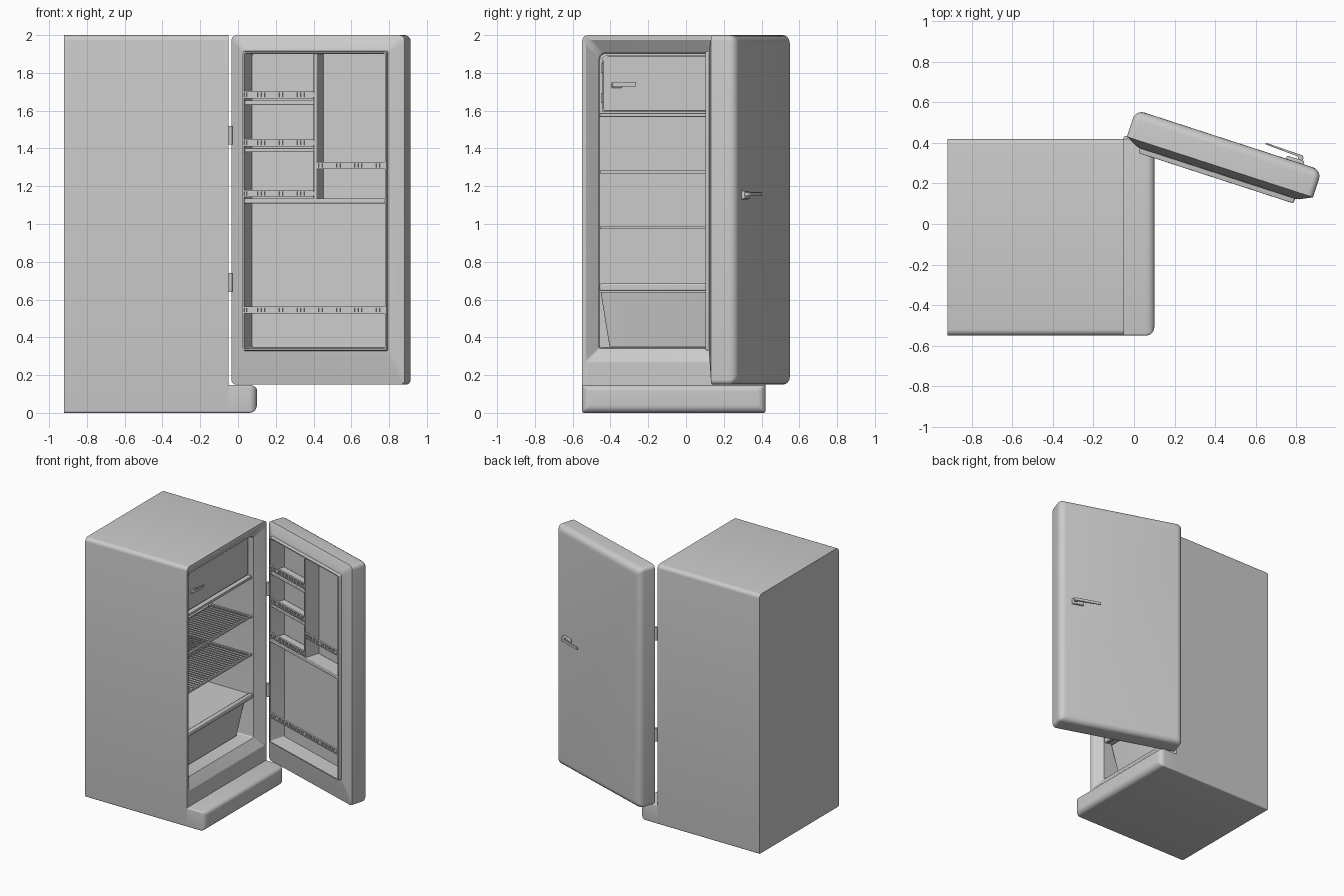
import bpy, bmesh
from math import sin, cos, pi, radians
from mathutils import Matrix, Vector

if "Cube" in bpy.data.objects:
    bpy.data.objects.remove(bpy.data.objects["Cube"])

# Local frames: x = across, y = depth (interior opening faces -y), z = up
CAB = Matrix.Rotation(pi / 2, 4, 'Z')
DOOR = Matrix.Translation((-0.035, 0.43, 0)) @ Matrix.Rotation(radians(-18), 4, 'Z')
UP = Matrix(((0, 0, 1), (1, 0, 0), (0, 1, 0))).to_4x4()


def finish(name, bm, frame, bevel=0):
    bmesh.ops.recalc_face_normals(bm, faces=bm.faces)
    bm.transform(frame)
    me = bpy.data.meshes.new(name)
    bm.to_mesh(me)
    bm.free()
    ob = bpy.data.objects.new(name, me)
    bpy.context.collection.objects.link(ob)
    if bevel:
        m = ob.modifiers.new("bevel", 'BEVEL')
        m.width, m.segments = bevel, 2
    return ob


def rounded(u0, u1, v0, v1, rb, rt, n=5):
    """Rounded rectangle with separate bottom and top corner radii."""
    pts = []
    for k, (su, sv) in enumerate(((1, 0), (1, 1), (0, 1), (0, 0))):
        r = rt if sv else rb
        cu = u1 - r if su else u0 + r
        cv = v1 - r if sv else v0 + r
        for i in range(n + 1):
            a = (k - 1) * pi / 2 + i / n * pi / 2
            pts.append((cu + r * cos(a), cv + r * sin(a)))
    return pts


def loft(name, rings, frame):
    """Skin rounded rectangles (u0,u1,v0,v1,rb,rt,depth), capping both ends."""
    bm = bmesh.new()
    loops = [[bm.verts.new((u, r[6], v)) for u, v in rounded(*r[:6])] for r in rings]
    n = len(loops[0])
    for a, b in zip(loops, loops[1:]):
        for i in range(n):
            j = (i + 1) % n
            bm.faces.new((a[i], a[j], b[j], b[i]))
    bm.faces.new(loops[0])
    bm.faces.new(loops[-1])
    return finish(name, bm, frame)


def boxes(name, items, frame, bevel=0):
    """One object from boxes given as (u0,u1, d0,d1, z0,z1)."""
    bm = bmesh.new()
    for u0, u1, d0, d1, z0, z1 in items:
        c = Vector((u0 + u1, d0 + d1, z0 + z1)) / 2
        bmesh.ops.create_cube(bm, size=1, matrix=Matrix.Translation(c)
                              @ Matrix.Diagonal((u1 - u0, d1 - d0, z1 - z0, 1)))
    return finish(name, bm, frame, bevel)


def lever(name, frame, u, d, z, s, out, size=1):
    """Latch handle: base plate plus an L-shaped lever pointing along s."""
    def q(a, b):
        return u + s * a * size, d + out * b * size
    (a0, b0), (a1, b1) = q(0, -0.004), q(0.09, 0.016)
    boxes(name + "_base", [(min(a0, a1), max(a0, a1), min(b0, b1), max(b0, b1),
                            z - 0.024 * size, z + 0.02 * size)], frame, 0.005)
    bm = bmesh.new()
    prof = [(0.01, 0.01), (0.035, 0.01), (0.035, 0.028), (0.21, 0.036), (0.21, 0.044),
            (0.02, 0.04), (0.01, 0.032)]
    f = bm.faces.new([bm.verts.new((*q(a, b), z - 0.008)) for a, b in prof])
    ext = bmesh.ops.extrude_face_region(bm, geom=[f])['geom']
    bmesh.ops.translate(bm, vec=(0, 0, 0.022),
                        verts=[g for g in ext if isinstance(g, bmesh.types.BMVert)])
    finish(name + "_lever", bm, frame, 0.002)


# Cabinet shell with sloped front frame and cavity
loft("cabinet", [
    (-0.55, 0.42, 0, 2, 0.01, 0.03, 0.92),
    (-0.55, 0.42, 0, 2, 0.01, 0.03, 0.05),
    (-0.53, 0.40, 0.27, 1.975, 0.01, 0.03, 0.05),
    (-0.46, 0.33, 0.34, 1.905, 0.01, 0.03, 0.10),
    (-0.455, 0.325, 0.345, 1.90, 0.01, 0.03, 0.82)], CAB)

# Projecting plinth with rounded front
R = 0.04
plinth = [(-0.55, 0.42, 0, 0.148, 0.01, 0.01, 0.055)]
for i in range(6):
    a = i / 5 * pi / 2
    k = R * (1 - cos(a))
    plinth.append((-0.55 + k, 0.42 - k, k, 0.148 - k * 0.7, 0.01, 0.01, -0.10 + R - R * sin(a)))
loft("plinth", plinth, CAB)

# Door: rounded outside, sloped inner frame, raised liner rim and recess
R, W, T = 0.045, 0.965, 0.14
door = []
for i in range(6):
    a = i / 5 * pi / 2
    k = R * (1 - sin(a))
    door.append((k, W - k, 0.15 + k, 2 - k, 0.025, 0.03, T - R + R * cos(a)))
door += [(0, W, 0.15, 2, 0.025, 0.03, 0),
         (0.06, 0.905, 0.30, 1.94, 0.02, 0.02, -0.03),
         (0.078, 0.884, 0.328, 1.917, 0.01, 0.01, -0.034),
         (0.082, 0.881, 0.332, 1.913, 0.01, 0.01, -0.058),
         (0.09, 0.873, 0.34, 1.905, 0.008, 0.008, -0.058),
         (0.095, 0.868, 0.345, 1.90, 0.008, 0.008, 0.065)]
loft("door", door, DOOR)

# Door compartments
boxes("door_dividers", [
    (0.475, 0.493, -0.055, 0.066, 1.13, 1.903),
    (0.09, 0.873, -0.057, 0.066, 1.108, 1.136),
    (0.09, 0.477, -0.055, 0.066, 1.63, 1.655),
    (0.09, 0.477, -0.055, 0.066, 1.38, 1.403)], DOOR, 0.004)

# Ribbed retaining strips in front of each door shelf
for i, (u0, u1, z) in enumerate(((0.09, 0.477, 1.667), (0.09, 0.477, 1.413),
                                 (0.09, 0.477, 1.145), (0.49, 0.873, 1.292),
                                 (0.09, 0.873, 0.528))):
    n = round((u1 - u0) / 0.02)
    strip = [(u0, u1, -0.053, -0.047, z, z + 0.034),
             (u0, u1, -0.059, -0.045, z - 0.002, z + 0.006),
             (u0, u1, -0.059, -0.045, z + 0.028, z + 0.036)]
    strip += [(u0 + (k + 0.3) * 0.02, u0 + (k + 0.7) * 0.02, -0.057, -0.047, z, z + 0.034)
              for k in range(n)]
    boxes(f"door_strip_{i + 1}", strip, DOOR)

# Wire shelves: frame plus depthwise wires
for i, z in enumerate((1.275, 0.98)):
    wires = [(-0.456, 0.326, d, d + 0.012, z - 0.007, z + 0.007) for d in (0.11, 0.45, 0.80)]
    wires += [(u, u + 0.012, 0.11, 0.81, z - 0.006, z + 0.006) for u in (-0.456, 0.314)]
    wires += [(-0.43 + k * 0.03, -0.423 + k * 0.03, 0.115, 0.805, z, z + 0.007) for k in range(25)]
    boxes(f"wire_shelf_{i + 1}", wires, CAB)

# Solid lower shelf with thick front trim
boxes("lower_shelf", [(-0.457, 0.327, 0.12, 0.815, 0.655, 0.672)], CAB)
boxes("lower_shelf_trim", [(-0.457, 0.327, 0.10, 0.13, 0.645, 0.685)], CAB, 0.008)

# Tapered open crisper drawer
loft("crisper_drawer", [
    (-0.405, 0.275, -0.74, -0.20, 0.01, 0.01, 0.352),
    (-0.452, 0.322, -0.78, -0.16, 0.01, 0.01, 0.64),
    (-0.444, 0.314, -0.772, -0.168, 0.01, 0.01, 0.64),
    (-0.397, 0.267, -0.732, -0.208, 0.01, 0.01, 0.36)], UP)

# Freezer compartment floor, door, hinge and latch
boxes("freezer_floor", [(-0.457, 0.327, 0.11, 0.815, 1.567, 1.587)], CAB, 0.003)
loft("freezer_door", [
    (-0.445, 0.315, 1.595, 1.893, 0.01, 0.03, 0.16),
    (-0.445, 0.315, 1.595, 1.893, 0.01, 0.03, 0.136),
    (-0.438, 0.308, 1.602, 1.886, 0.01, 0.03, 0.13)], CAB)
boxes("freezer_hinges", [(-0.45, -0.44, 0.12, 0.14, z, z + 0.05) for z in (1.64, 1.80)], CAB)
lever("freezer_handle", CAB, -0.395, 0.13, 1.735, 1, -1, 0.62)

# Door handle
lever("door_handle", DOOR, 0.87, T, 1.155, -1, 1)

# Hinge barrels
for name, z in (("lower_hinge", 0.69), ("upper_hinge", 1.47)):
    bm = bmesh.new()
    bmesh.ops.create_cone(bm, cap_ends=True, segments=16, radius1=0.011, radius2=0.011, depth=0.1)
    finish(name, bm, Matrix.Translation((-0.041, 0.424, z)))

# Smooth shading with sharp edges kept
bpy.ops.object.select_all(action='SELECT')
bpy.context.view_layer.objects.active = bpy.data.objects["cabinet"]
bpy.ops.object.shade_smooth_by_angle(angle=radians(30))
